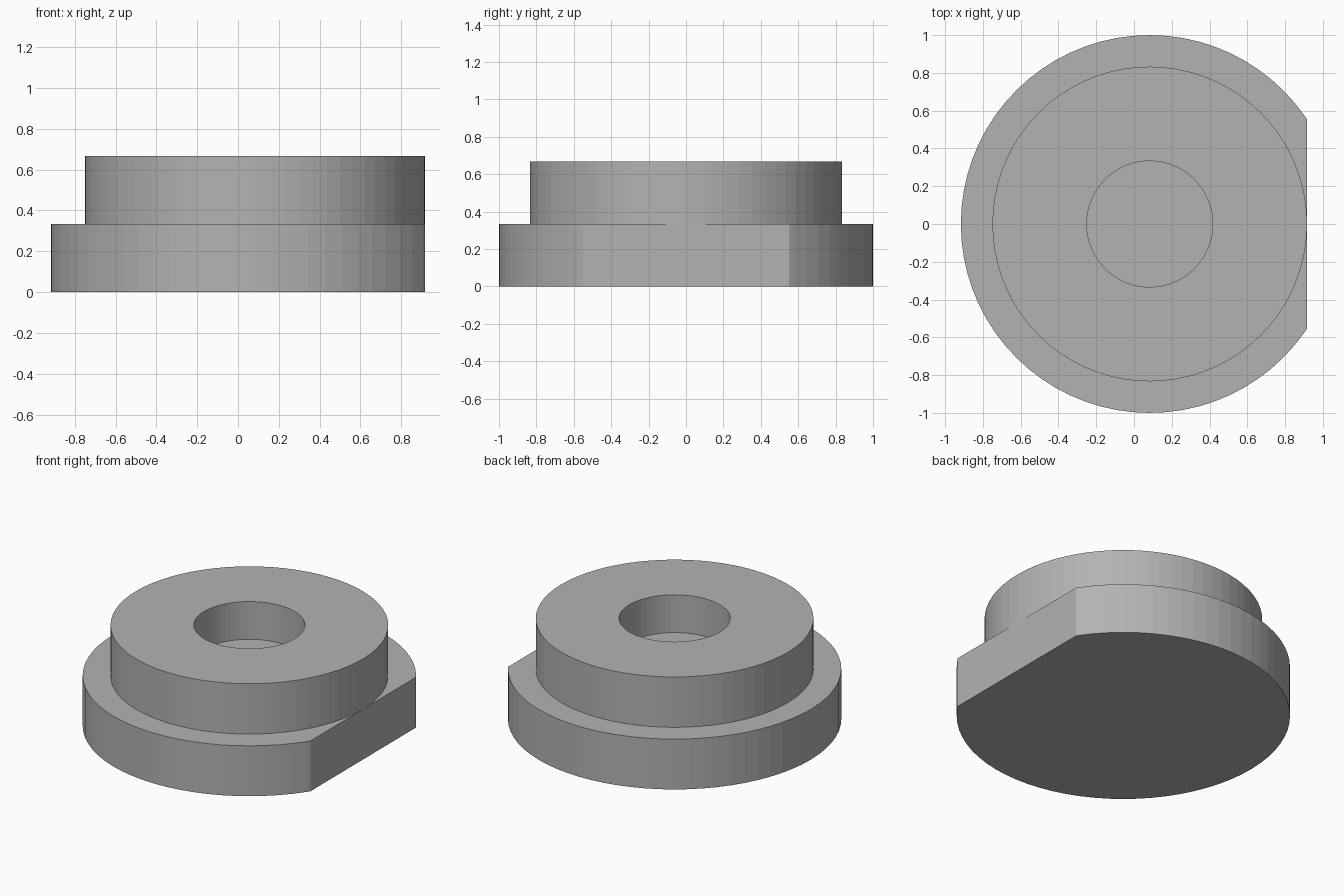
import bpy, bmesh
from mathutils import Matrix

AXIS_X = 1 / 12      # round centre, shifted so the flat side balances
FLAT_X = 11 / 12     # plane of the flat side
SIDES = 72

default = bpy.data.objects.get("Cube")
if default:
    bpy.data.objects.remove(default, do_unlink=True)

grey = bpy.data.materials.new("plain grey")
grey.use_nodes = True
colour = (0.45, 0.45, 0.45, 1)
grey.diffuse_color = colour
grey.node_tree.nodes["Principled BSDF"].inputs["Base Color"].default_value = colour


def disc(name, radius, low, high, flat_x=None):
    """Upright cylinder on the shared axis, optionally cut flat on +x."""
    bm = bmesh.new()
    bmesh.ops.create_cone(bm, cap_ends=True, segments=SIDES, radius1=radius,
                          radius2=radius, depth=high - low,
                          matrix=Matrix.Translation((AXIS_X, 0, (low + high) / 2)))
    if flat_x is not None:
        cut = bmesh.ops.bisect_plane(bm, geom=bm.verts[:] + bm.edges[:] + bm.faces[:],
                                     plane_co=(flat_x, 0, 0), plane_no=(1, 0, 0),
                                     clear_outer=True)
        edges = [e for e in cut["geom_cut"] if isinstance(e, bmesh.types.BMEdge)]
        bmesh.ops.holes_fill(bm, edges=edges)
        bmesh.ops.recalc_face_normals(bm, faces=bm.faces[:])
    mesh = bpy.data.meshes.new(name)
    bm.to_mesh(mesh)
    bm.free()
    mesh.materials.append(grey)
    obj = bpy.data.objects.new(name, mesh)
    bpy.context.collection.objects.link(obj)
    return obj


def combine(target, tool, operation):
    """Apply a boolean and discard the tool."""
    mod = target.modifiers.new(operation.title(), "BOOLEAN")
    mod.operation = operation
    mod.solver = "EXACT"
    mod.object = tool
    bpy.context.view_layer.objects.active = target
    bpy.ops.object.modifier_apply(modifier=mod.name)
    bpy.data.objects.remove(tool, do_unlink=True)


# Wide flange with one flat side, raised boss, and blind bore
body = disc("flanged_body", 1, 0, 1 / 3, FLAT_X)
combine(body, disc("boss", 0.833, 0.2, 2 / 3), "UNION")
combine(body, disc("bore_cutter", 1 / 3, 5 / 12, 0.8), "DIFFERENCE")
